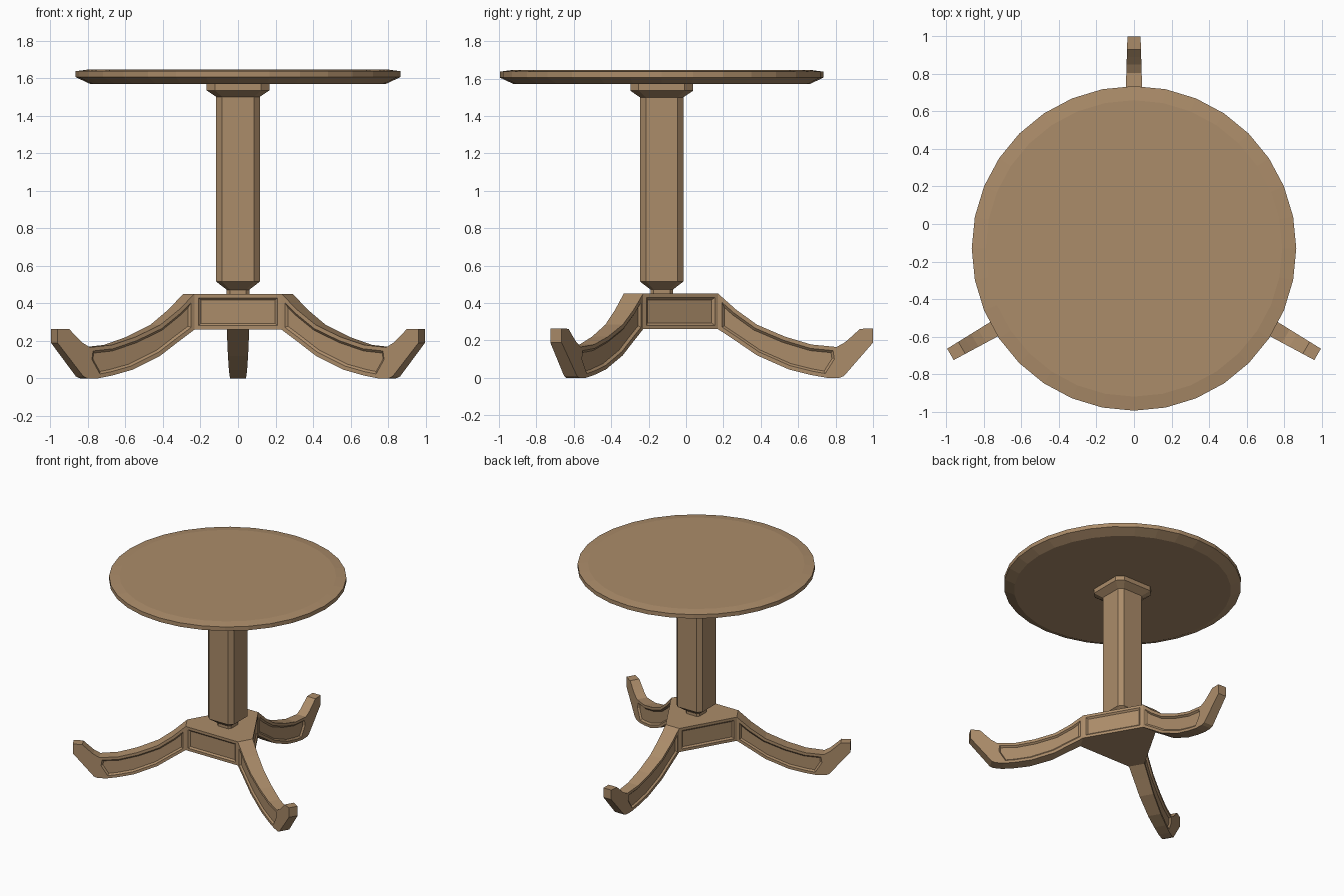
import bpy, bmesh, math
from mathutils import Vector, Matrix

if "Cube" in bpy.data.objects:
    bpy.data.objects.remove(bpy.data.objects["Cube"])

CENTRE = Vector((0, -0.13, 0))
wood = bpy.data.materials.new("brown wood")
wood.diffuse_color = (0.41, 0.263, 0.143, 1)
wood.use_nodes = True
wood.node_tree.nodes["Principled BSDF"].inputs["Base Color"].default_value = wood.diffuse_color


def finish(name, bm, angle=0):
    bmesh.ops.recalc_face_normals(bm, faces=bm.faces)
    me = bpy.data.meshes.new(name)
    bm.to_mesh(me)
    bm.free()
    me.materials.append(wood)
    ob = bpy.data.objects.new(name, me)
    bpy.context.collection.objects.link(ob)
    ob.matrix_world = Matrix.Translation(CENTRE) @ Matrix.Rotation(angle, 4, 'Z')
    return ob


def stack(name, outline, levels):
    """Loft a unit outline through (scale, z) levels and cap both ends."""
    bm = bmesh.new()
    rings = [[bm.verts.new((x * s, y * s, z)) for x, y in outline] for s, z in levels]
    n = len(outline)
    for a, b in zip(rings, rings[1:]):
        for i in range(n):
            j = (i + 1) % n
            bm.faces.new((a[i], a[j], b[j], b[i]))
    bm.faces.new(rings[0][::-1])
    bm.faces.new(rings[-1])
    return finish(name, bm)


def recess(bm, faces):
    """Sunk panel with a bevelled frame."""
    bmesh.ops.recalc_face_normals(bm, faces=bm.faces)
    bmesh.ops.inset_individual(bm, faces=faces, thickness=0.021, use_even_offset=True)
    bmesh.ops.inset_individual(bm, faces=faces, thickness=0.012, depth=-0.012,
                               use_even_offset=True)


# Round top
circle = [(math.cos(math.tau * i / 32), math.sin(math.tau * i / 32)) for i in range(32)]
stack("table_top", circle, [(0.79, 1.57), (0.865, 1.605), (0.865, 1.637), (0.79, 1.647)])

# Column: square with chamfered corners, with neck below and collar above
c = 0.73
octagon = [(1, -c), (1, c), (c, 1), (-c, 1), (-1, c), (-1, -c), (-c, -1), (c, -1)]
stack("column", octagon, [(0.06, 0.445), (0.06, 0.472), (0.116, 0.515), (0.116, 1.5),
                          (0.168, 1.535), (0.168, 1.572)])

# Hub: three long panelled sides, open where the legs join
R, HW, TOP, BOT = 0.302, 0.06, 0.45, 0.26
bm = bmesh.new()
low, high = [], []
for k in range(3):
    rot = Matrix.Rotation(math.radians(90 + 120 * k), 3, 'Z')
    for side in (-HW, HW):
        p = rot @ Vector((R, side, 0))
        low.append(bm.verts.new((p.x, p.y, BOT)))
        high.append(bm.verts.new((p.x, p.y, TOP)))
bm.faces.new(low[::-1])
bm.faces.new(high)
panels = []
for i in (1, 3, 5):
    j = (i + 1) % 6
    panels.append(bm.faces.new((low[i], low[j], high[j], high[i])))
recess(bm, panels)
finish("hub", bm)

# Legs: curved side profile (radius, height), tapering outwards
top_edge = [(R, TOP), (0.40, 0.363), (0.51, 0.284), (0.66, 0.22), (0.80, 0.178), (0.935, 0.165)]
toe = [(0.98, 0.19), (1.02, 0.225), (1.06, 0.262), (1.13, 0.264), (1.13, 0.188),
       (0.975, 0.01), (0.95, 0.0)]
bottom_edge = [(0.885, 0.0), (0.80, 0.015), (0.68, 0.045), (0.51, 0.12), (0.40, 0.195), (R, BOT)]
split = (0.945, 0.095)
outline = top_edge + toe + bottom_edge
nt, ne = len(top_edge), len(toe)


def make_leg(name, angle):
    bm = bmesh.new()
    sides, panels = [], []
    for s in (-1, 1):
        def vert(p):
            hw = HW + (0.035 - HW) * (p[0] - R) / (1.13 - R)
            return bm.verts.new((p[0], s * hw, p[1]))
        v = [vert(p) for p in outline]
        m = vert(split)
        panels.append(bm.faces.new(v[:nt] + [m] + v[nt + ne:]))
        bm.faces.new([m] + v[nt - 1:nt + ne + 1])
        sides.append(v)
    a, b = sides
    for i in range(len(a) - 1):
        bm.faces.new((a[i], a[i + 1], b[i + 1], b[i]))
    recess(bm, panels)
    finish(name, bm, angle)


for k, name in enumerate(("back_leg", "front_left_leg", "front_right_leg")):
    make_leg(name, math.radians(90 + 120 * k))
